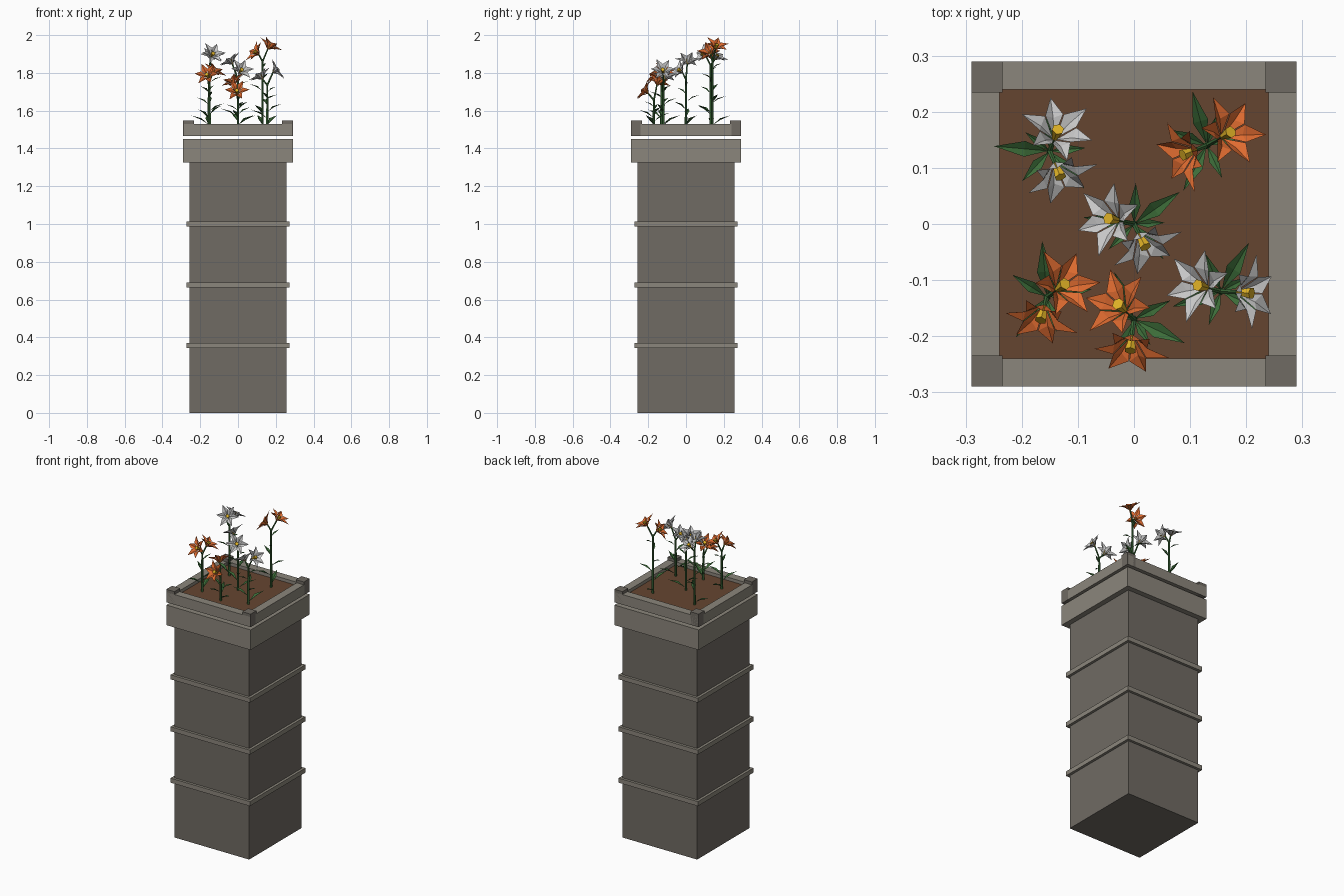
import bpy, bmesh, math
from mathutils import Vector, Matrix

if "Cube" in bpy.data.objects:
    bpy.data.objects.remove(bpy.data.objects["Cube"])

def material(name, r, g, b):
    m = bpy.data.materials.new(name)
    m.diffuse_color = (r, g, b, 1)
    m.use_nodes = True
    m.node_tree.nodes["Principled BSDF"].inputs["Base Color"].default_value = m.diffuse_color
    return m

STONE = material("stone", 0.16, 0.145, 0.125)
TRIM = material("trim_stone", 0.26, 0.24, 0.20)
SOIL = material("soil", 0.13, 0.06, 0.03)
GREEN = material("leaf_green", 0.045, 0.15, 0.04)
WHITE = material("white_petal", 0.82, 0.80, 0.80)
ORANGE = material("orange_petal", 0.75, 0.15, 0.03)
YELLOW = material("pollen", 0.75, 0.45, 0.02)

def finish(name, bm, mats):
    me = bpy.data.meshes.new(name)
    bm.to_mesh(me)
    bm.free()
    ob = bpy.data.objects.new(name, me)
    bpy.context.collection.objects.link(ob)
    for m in mats:
        me.materials.append(m)
    return ob

def box(name, x0, x1, y0, y1, z0, z1, mat):
    bm = bmesh.new()
    bmesh.ops.create_cube(bm, size=1, matrix=Matrix.Translation(
        ((x0 + x1) / 2, (y0 + y1) / 2, (z0 + z1) / 2)) @ Matrix.Diagonal((x1 - x0, y1 - y0, z1 - z0, 1)))
    return finish(name, bm, [mat])

def square(name, h, z0, z1, mat):
    return box(name, -h, h, -h, h, z0, z1, mat)

# Pedestal
square("pedestal_body", 0.257, 0, 1.33, STONE)
for i, z in enumerate((0.357, 0.677, 1.0)):
    square(f"band_{i + 1}", 0.273, z - 0.014, z + 0.014, TRIM)
square("collar", 0.29, 1.325, 1.45, TRIM)

# Planter rim, corner blocks and soil
for s, side in ((-1, "a"), (1, "b")):
    lo, hi = sorted((s * 0.24, s * 0.29))
    box(f"rim_x_{side}", -0.285, 0.285, lo, hi, 1.467, 1.53, TRIM)
    box(f"rim_y_{side}", lo, hi, -0.24, 0.24, 1.467, 1.53, TRIM)
    for t in (-1, 1):
        cx, cy = s * 0.262, t * 0.262
        box("corner_block", cx - 0.028, cx + 0.028, cy - 0.028, cy + 0.028, 1.467, 1.548, STONE)
square("soil", 0.241, 1.475, 1.51, SOIL)

def rod(bm, a, b, r0, r1):
    a, b = Vector(a), Vector(b)
    d = b - a
    rot = d.to_track_quat('Z', 'Y').to_matrix().to_4x4()
    bmesh.ops.create_cone(bm, cap_ends=True, segments=6, radius1=r0, radius2=r1,
                          depth=d.length, matrix=Matrix.Translation((a + b) / 2) @ rot)

def blade(bm, mtx, base, mid, tip, width, fold):
    # folded diamond; base, mid and tip are (radius, height) pairs
    pts = [(base[0], 0, base[1]), (mid[0], -width, mid[1]), (tip[0], 0, tip[1]),
           (mid[0], width, mid[1]), (mid[0], 0, mid[1] - fold)]
    v = [bm.verts.new(mtx @ Vector(p)) for p in pts]
    for i in range(4):
        bm.faces.new((v[i], v[(i + 1) % 4], v[4]))

def blossom(name, pos, facing, mat):
    bm = bmesh.new()
    mtx = Matrix.Translation(pos) @ facing.to_track_quat('Z', 'Y').to_matrix().to_4x4()
    for k in range(6):
        blade(bm, mtx @ Matrix.Rotation(k * math.pi / 3, 4, 'Z'), (0.003, -0.025),
              (0.030, 0.008), (0.070 - 0.006 * (k % 2), 0.012), 0.0165, 0.010)
    n = len(bm.faces)
    bmesh.ops.create_cone(bm, cap_ends=True, segments=6, radius1=0.005, radius2=0.011,
                          depth=0.03, matrix=mtx @ Matrix.Translation((0, 0, -0.008)))
    bm.faces.ensure_lookup_table()
    for f in bm.faces[n:]:
        f.material_index = 1
    finish(name, bm, [mat, YELLOW])

# Lilies: stem xy, first leaf angle, petal colour, upper and lower blossom centres
plants = [
    ((-0.150, 0.130), 175, WHITE, (-0.137, 0.165, 1.89), (-0.133, 0.089, 1.90)),
    ((0.130, 0.140), 105, ORANGE, (0.169, 0.162, 1.945), (0.092, 0.125, 1.91)),
    ((0.0, 0.0), 35, WHITE, (-0.042, 0.009, 1.865), (0.018, -0.036, 1.815)),
    ((0.155, -0.120), 60, WHITE, (0.117, -0.110, 1.785), (0.204, -0.123, 1.815)),
    ((-0.155, -0.130), 95, ORANGE, (-0.126, -0.109, 1.81), (-0.165, -0.166, 1.79)),
    ((0.0, -0.170), -25, ORANGE, (-0.026, -0.145, 1.755), (-0.006, -0.220, 1.705)),
]
for i, (xy, ang, mat, *heads) in enumerate(plants, 1):
    fork = min(h[2] for h in heads) - 0.05
    top = Vector((*xy, fork))
    bm = bmesh.new()
    rod(bm, (*xy, 1.50), top, 0.007, 0.0055)
    for k, h in enumerate(heads):
        out = (Vector(h[:2]) - Vector(xy)).normalized()
        tilt = math.radians((35, 58)[k])
        facing = Vector((out.x * math.sin(tilt), out.y * math.sin(tilt), math.cos(tilt)))
        neck = Vector(h) - facing * 0.022
        rod(bm, top, neck, 0.005, 0.004)
        blossom(f"blossom_{i}_{k + 1}", h, facing, mat)
    finish(f"stem_{i}", bm, [GREEN])
    # leaves spiral up the stem
    bm = bmesh.new()
    count = 6
    for k in range(count):
        z = 1.525 + (fork - 1.56) * k / (count - 1)
        size = 1.0 - 0.09 * k
        mtx = (Matrix.Translation((*xy, z)) @ Matrix.Rotation(math.radians(ang + 137.5 * k), 4, 'Z')
               @ Matrix.Scale(size, 4))
        blade(bm, mtx, (0.003, 0), (0.045, 0.035), (0.10, 0.05), 0.014, 0.008)
    finish(f"leaves_{i}", bm, [GREEN])
